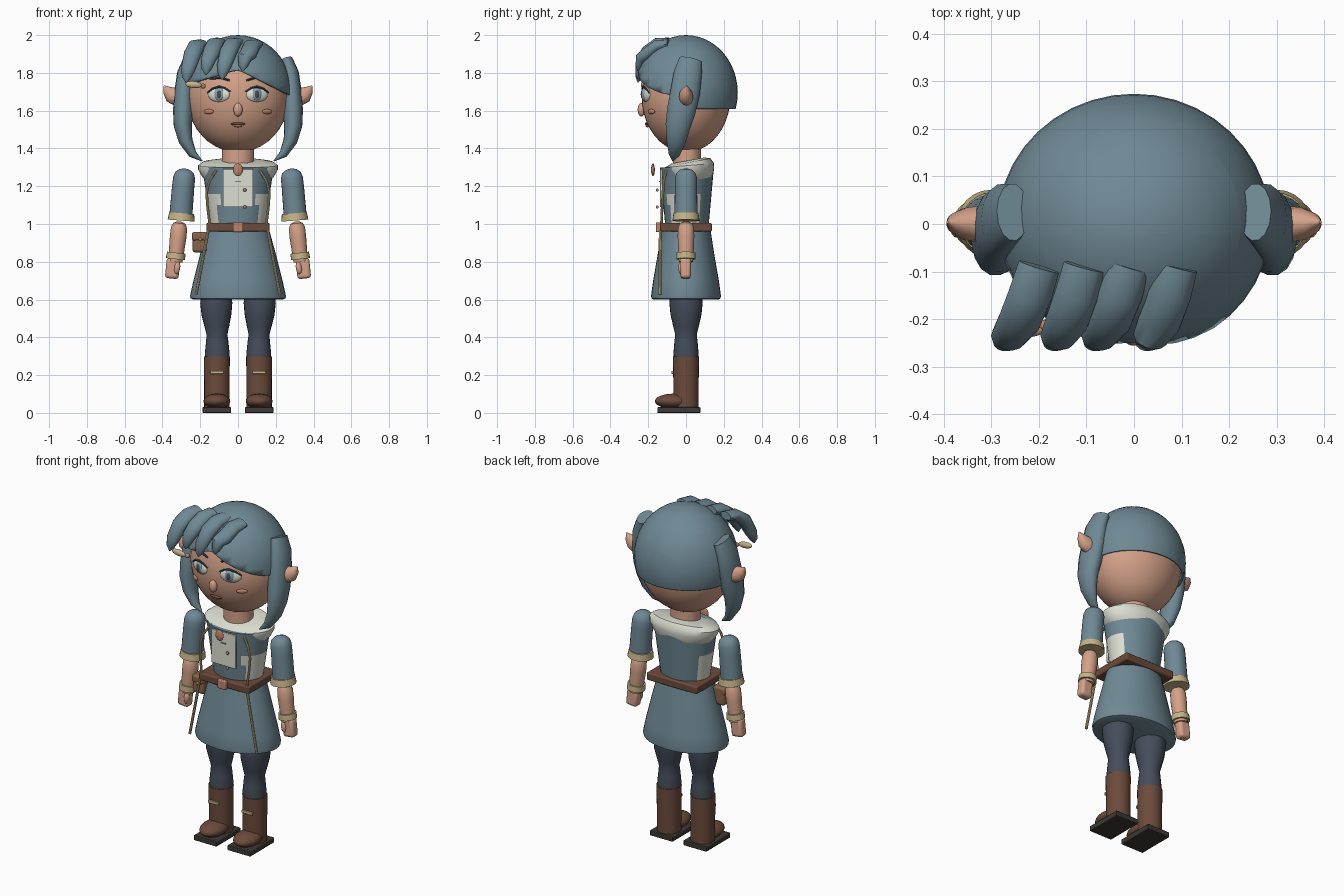
import bpy, bmesh, math
from mathutils import Vector, Matrix

if "Cube" in bpy.data.objects:
    bpy.data.objects.remove(bpy.data.objects["Cube"])


def material(name, r, g, b):
    m = bpy.data.materials.new(name)
    m.use_nodes = True
    m.diffuse_color = (r, g, b, 1)
    bsdf = next(n for n in m.node_tree.nodes if n.type == 'BSDF_PRINCIPLED')
    bsdf.inputs["Base Color"].default_value = (r, g, b, 1)
    return m


BLUE = material("dusty blue", .16, .25, .30)
SKIN = material("skin", .66, .36, .25)
CREAM = material("cream", .72, .74, .65)
GOLD = material("pale gold", .56, .45, .25)
BROWN = material("brown leather", .15, .07, .045)
TAN = material("tan leather", .25, .13, .07)
SLATE = material("slate cloth", .06, .075, .105)
DARK = material("dark sole", .045, .04, .035)
COPPER = material("copper", .52, .23, .15)
IRIS = material("grey blue iris", .25, .38, .42)
parts = []


def finish(name, bm, mat):
    bmesh.ops.recalc_face_normals(bm, faces=bm.faces)
    me = bpy.data.meshes.new(name)
    bm.to_mesh(me)
    bm.free()
    me.materials.append(mat)
    ob = bpy.data.objects.new(name, me)
    bpy.context.collection.objects.link(ob)
    parts.append(ob)
    return ob


def loft(name, rings, mat, sides=24, ref=(1, 0, 0)):
    """Skin elliptical rings (x, y, z, width radius, depth radius) along a path."""
    bm = bmesh.new()
    pts = [Vector(r[:3]) for r in rings]
    loops = []
    for i, r in enumerate(rings):
        t = (pts[min(i + 1, len(pts) - 1)] - pts[max(i - 1, 0)]).normalized()
        a = Vector(ref)
        a = (a - t * a.dot(t)).normalized()
        b = t.cross(a)
        ry = r[4] if len(r) > 4 else r[3]
        angles = [2 * math.pi * k / sides for k in range(sides)]
        loops.append([bm.verts.new(pts[i] + a * r[3] * math.cos(q) + b * ry * math.sin(q))
                      for q in angles])
    for lo, hi in zip(loops, loops[1:]):
        for k in range(sides):
            j = (k + 1) % sides
            bm.faces.new((lo[k], lo[j], hi[j], hi[k]))
    bm.faces.new(loops[0])
    bm.faces.new(loops[-1])
    return finish(name, bm, mat)


def ball(name, loc, size, mat, rz=0, ry=0, seg=24):
    bm = bmesh.new()
    bmesh.ops.create_uvsphere(bm, u_segments=seg, v_segments=seg // 2, radius=1)
    rot = Matrix.Rotation(rz, 4, 'Z') @ Matrix.Rotation(ry, 4, 'Y')
    bm.transform(Matrix.Translation(loc) @ rot @ Matrix.Diagonal((*size, 1)))
    return finish(name, bm, mat)


def box(name, loc, size, mat, bevel=.004, ry=0):
    bm = bmesh.new()
    bmesh.ops.create_cube(bm, size=1)
    bm.transform(Matrix.Translation(loc) @ Matrix.Rotation(ry, 4, 'Y') @ Matrix.Diagonal((*size, 1)))
    ob = finish(name, bm, mat)
    if bevel:
        mod = ob.modifiers.new("Bevel", 'BEVEL')
        mod.width, mod.segments = bevel, 3
    return ob


# Head, neck and facial features
ball("head", (0, 0, 1.675), (.27, .235, .295), SKIN, seg=40)
loft("neck", [(0, .005, 1.28, .085, .075), (0, .005, 1.42, .085, .075)], SKIN)
ball("nose", (0, -.236, 1.605), (.024, .02, .036), SKIN)
ball("mouth", (0, -.207, 1.53), (.038, .01, .008), BROWN)
ball("lower_lip", (0, -.204, 1.519), (.022, .01, .007), COPPER)

# Hair cap with a swept hairline at the front
bm = bmesh.new()
bmesh.ops.create_uvsphere(bm, u_segments=40, v_segments=24, radius=1)
bm.transform(Matrix.Translation((0, 0, 1.695)) @ Matrix.Diagonal((.287, .274, .305, 1)))


def cut(point, normal, clear=False):
    bmesh.ops.bisect_plane(bm, geom=bm.verts[:] + bm.edges[:] + bm.faces[:],
                           plane_co=point, plane_no=normal, clear_inner=clear)


cut((0, 0, 1.61), (0, 0, 1), True)
cut((0, -.02, 0), (0, 1, 0))
cut((0, 0, 1.82), (.5, 0, 1))
cut((0, 0, 1.82), (-.3, 0, 1))


def bare(f):
    c = f.calc_center_median()
    return c.y < -.02 and c.z < 1.82 - (.5 * c.x if c.x > 0 else -.3 * c.x)


bmesh.ops.delete(bm, geom=[f for f in bm.faces if bare(f)], context='FACES')
cap = finish("hair_cap", bm, BLUE)
shell = cap.modifiers.new("Thickness", 'SOLIDIFY')
shell.thickness, shell.offset = .012, -1

# Fringe locks: root x, tip x, tip height
for i, (root, tip, low) in enumerate([(-.2, -.275, 1.75), (-.105, -.17, 1.79),
                                      (-.01, -.085, 1.765), (.09, .025, 1.81)]):
    d = tip - root
    top = 1.955 if i in (0, 3) else 1.965
    loft("fringe_lock_%d" % (i + 1), [
        (root, -.09, top, .044, .022),
        (root + d * .25, -.15, top - .01, .046, .032),
        (root + d * .55, -.205, top - .055, .046, .035),
        (root + d * .85, -.238, low + .07, .038, .03),
        (root + d * .97, -.25, low + .025, .024, .018),
        (tip, -.254, low, .003, .003)], BLUE, 14)

# Hair clip
ball("hair_clip_leaf", (-.235, -.225, 1.738), (.045, .014, .018), GOLD, ry=.1)
ball("hair_clip_bead", (-.185, -.215, 1.73), (.014, .014, .014), COPPER)

# Torso with cream flank panels
torso = loft("torso", [(0, .005, z, .14 + (z - .97) * .15, .113 + (z - .97) * .09)
                       for z in (.97, 1.03, 1.1, 1.16, 1.2, 1.25, 1.3)], BLUE, 32)
torso.data.materials.append(CREAM)
for f in torso.data.polygons:
    if abs(f.center.x) > .1 and -.1 < f.center.y < .07 and f.center.z < 1.16:
        f.material_index = 1
loft("collar", [(0, .015, 1.235, .175, .12), (0, .015, 1.25, .19, .126),
                (0, .015, 1.29, .212, .134), (0, .015, 1.31, .212, .134),
                (0, .012, 1.325, .19, .12), (0, .01, 1.336, .11, .09)], CREAM, 32)
loft("skirt", [(0, 0, .6, .235, .17), (0, 0, .606, .252, .183), (0, 0, .62, .254, .185),
               (0, 0, .7, .236, .174), (0, 0, .85, .198, .148), (0, 0, .98, .162, .128)], BLUE, 36)
box("chest_panel", (0, -.131, 1.19), (.16, .012, .2), CREAM, .002)
ball("brooch", (0, -.175, 1.287), (.026, .01, .033), COPPER)
for z in (1.18, 1.09):
    ball("button", (.036, -.152, z), (.009, .007, .009), COPPER, seg=12)
box("chest_stitch", (0, -.139, 1.225), (.03, .006, .006), BLUE, 0)

# Belt, buckle and pouch
box("belt", (0, 0, .983), (.335, .274, .045), BROWN, .008)
box("buckle", (0, -.147, .983), (.055, .024, .052), COPPER, .005)
box("pouch", (-.203, -.052, .902), (.075, .075, .105), TAN, .015)
box("pouch_flap", (-.204, -.055, .935), (.08, .082, .045), TAN, .012)
ball("pouch_stud", (-.2, -.1, .918), (.008, .006, .008), GOLD, seg=12)

for s, side in ((1, "left"), (-1, "right")):
    def part(label):
        return side + "_" + label

    def path(*rings):
        return [(s * r[0], *r[1:]) for r in rings]

    # Face pairs
    ball(part("eye"), (s * .1, -.21, 1.685), (.061, .02, .04), CREAM, s * .33)
    ball(part("iris"), (s * .1, -.222, 1.687), (.028, .014, .034), IRIS, s * .33)
    ball(part("pupil"), (s * .1, -.231, 1.687), (.014, .008, .022), SLATE, s * .33)
    loft(part("eyelash"), path((.04, -.232, 1.7, .004), (.07, -.232, 1.72, .005), (.1, -.226, 1.727, .006),
                               (.135, -.212, 1.716, .005), (.162, -.195, 1.695, .004)), SLATE, 8, (0, 1, 0))
    loft(part("eyebrow"), path((.045, -.225, 1.76, .005), (.09, -.216, 1.775, .007),
                               (.15, -.195, 1.768, .004)), SLATE, 8, (0, 1, 0))
    ball(part("cheek"), (s * .155, -.183, 1.595), (.031, .009, .013), COPPER, s * .6)
    loft(part("ear"), path((.24, 0, 1.665, .04, .04), (.325, 0, 1.672, .038, .048), (.352, 0, 1.685, .035, .044),
                           (.375, .002, 1.708, .022, .026), (.392, .004, 1.732, .003, .003)),
         SKIN, 16, (0, 1, 0))
    loft(part("side_lock"), path((.255, .025, 1.87, .035, .062), (.277, .01, 1.8, .045, .076),
                                 (.285, -.004, 1.7, .052, .08), (.29, -.025, 1.6, .054, .078),
                                 (.292, -.042, 1.52, .048, .068), (.277, -.052, 1.44, .037, .052),
                                 (.24, -.062, 1.37, .022, .03), (.19, -.07, 1.334, .003, .003)), BLUE, 14)

    # Gold trims running down the tunic
    loft(part("tunic_trim"), path((.115, -.105, 1.285, .007), (.15, -.117, 1.23, .007),
                                  (.166, -.122, 1.17, .007), (.162, -.126, 1.1, .007),
                                  (.15, -.13, 1, .007)), GOLD, 8)
    loft(part("skirt_trim"), path((.158, -.136, .965, .008), (.185, -.137, .82, .008),
                                  (.222, -.139, .625, .008)), GOLD, 8)

    # Arm
    loft(part("sleeve"), path((.279, 0, 1.293, .01), (.28, 0, 1.286, .032), (.282, 0, 1.27, .05),
                              (.285, 0, 1.245, .058), (.29, 0, 1.2, .059), (.304, 0, 1.03, .061)), BLUE)
    loft(part("sleeve_cuff"), path((.298, 0, 1.057, .066), (.301, 0, 1.018, .072)), GOLD)
    loft(part("forearm"), path((.309, 0, 1.013, .012), (.31, 0, 1.003, .033), (.312, 0, .98, .043),
                               (.317, 0, .93, .044), (.332, 0, .8, .038)), SKIN)
    loft(part("wrist_cuff"), path((.327, 0, .848, .049), (.331, 0, .814, .051)), GOLD)
    box(part("hand"), (s * .346, -.002, .765), (.072, .055, .108), SKIN, .016, -s * .1)
    ball(part("thumb"), (s * .322, -.026, .768), (.016, .015, .034), SKIN, 0, -s * .15, 16)

    # Leg and boot
    loft(part("leg"), path((.115, 0, .64, .08, .082), (.115, 0, .58, .085, .088), (.114, 0, .52, .079, .082),
                           (.112, 0, .46, .066, .068), (.111, 0, .415, .055, .057), (.11, 0, .37, .06, .062),
                           (.11, 0, .32, .065, .066), (.11, 0, .26, .063, .064)), SLATE)
    loft(part("boot_shaft"), path((.112, 0, .025, .067, .067), (.112, 0, .15, .067, .067),
                                  (.112, 0, .298, .069, .069)), BROWN)
    ball(part("boot_toe"), (s * .112, -.065, .062), (.071, .1, .04), BROWN)
    box(part("sole"), (s * .112, -.038, .015), (.152, .228, .03), DARK, .004)
    box(part("boot_strap"), (s * .112, -.071, .215), (.07, .012, .016), GOLD, .002)

# Smooth shading with crisp edges
bpy.ops.object.select_all(action='DESELECT')
for ob in parts:
    ob.select_set(True)
bpy.context.view_layer.objects.active = parts[0]
bpy.ops.object.shade_smooth_by_angle(angle=math.radians(40))
